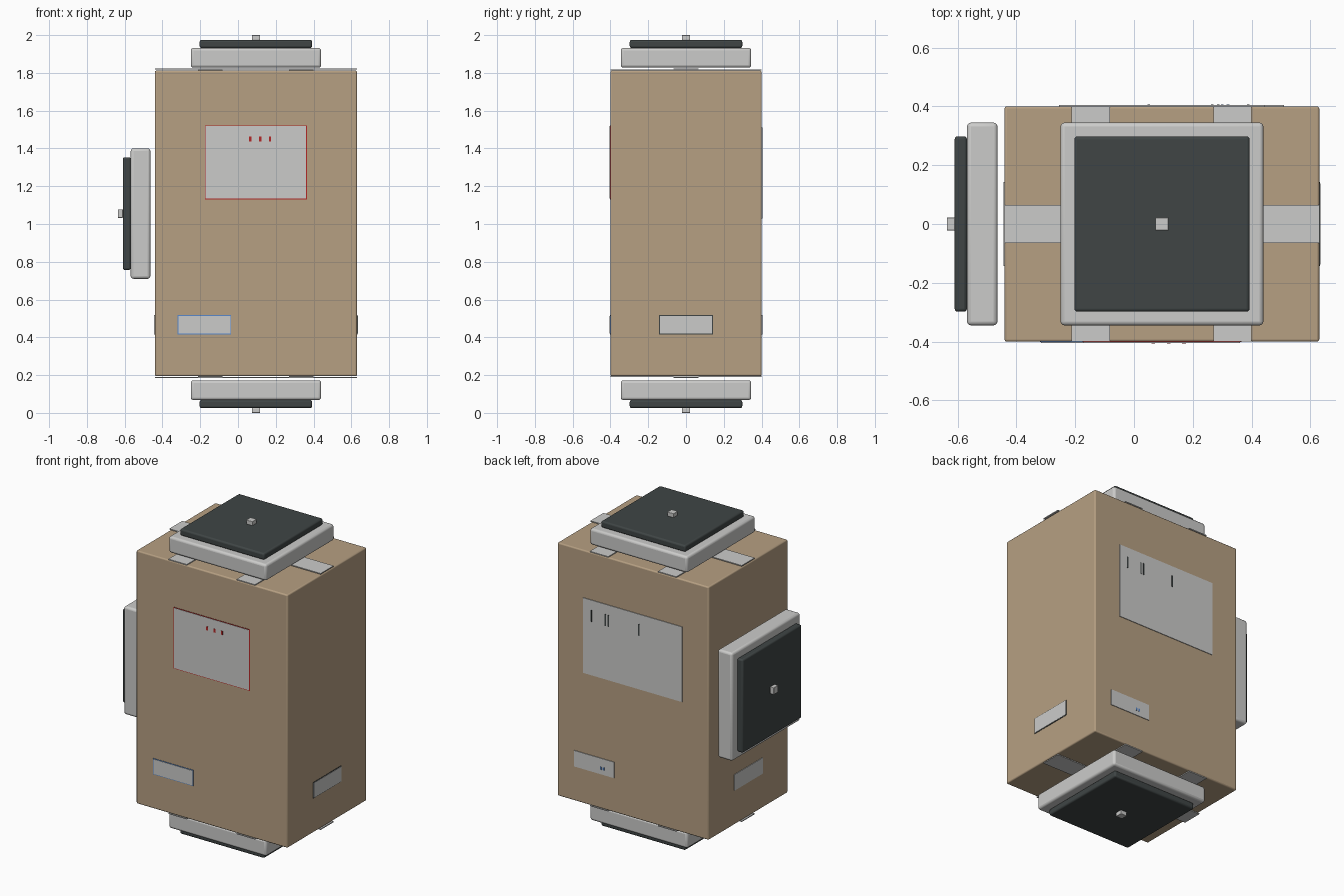
import bpy
from mathutils import Matrix, Vector
from math import radians

if "Cube" in bpy.data.objects:
    bpy.data.objects.remove(bpy.data.objects["Cube"], do_unlink=True)


def material(name, rgb):
    m = bpy.data.materials.new(name)
    m.use_nodes = True
    m.diffuse_color = (*rgb, 1)
    bsdf = m.node_tree.nodes["Principled BSDF"]
    bsdf.inputs["Base Color"].default_value = (*rgb, 1)
    bsdf.inputs["Roughness"].default_value = 0.8
    return m


CARD = material("cardboard", (0.47, 0.35, 0.225))
PALE = material("pale grey", (0.6, 0.6, 0.59))
DARK = material("charcoal", (0.05, 0.06, 0.06))
RED = material("red print", (0.45, 0.02, 0.02))
BLUE = material("blue print", (0.1, 0.25, 0.6))

X0, X1, Y, Z0, Z1 = -0.44, 0.63, 0.4, 0.195, 1.812
CX, CZ = (X0 + X1) / 2, (Z0 + Z1) / 2


def block(name, centre, size, mat, bevel=0.0):
    bpy.ops.mesh.primitive_cube_add(size=1, location=centre)
    ob = bpy.context.object
    ob.name = name
    ob.data.transform(Matrix.Diagonal((*size, 1)))
    ob.data.materials.append(mat)
    if bevel:
        b = ob.modifiers.new("rounded_edges", "BEVEL")
        b.width, b.segments = bevel, 3
        bpy.ops.object.shade_smooth_by_angle(angle=radians(35))
    return ob


# Carton
block("carton", (CX, 0, CZ), (X1 - X0, 2 * Y, Z1 - Z0), CARD, 0.008)

# Tape strips on top and underside: one lengthwise, two crosswise
for side, face, out in (("top", Z1, 1), ("bottom", Z0, -1)):
    block(f"{side}_long_tape", (CX, 0, face + out * 0.008), (X1 - X0, 0.13, 0.006), PALE)
    for n, x in (("right", -0.147), ("left", 0.335)):
        block(f"{side}_{n}_tape", (x, 0, face + out * 0.003), (0.13, 2 * Y, 0.006), PALE)


# Stacked pads: pale cushion, dark plate and central stud, stepping outwards
def pad(name, start, direction):
    d = Vector(direction)
    layers = (("cushion", 0.0, 0.104, 0.69, PALE, 0.014),
              ("plate", 0.104, 0.042, 0.596, DARK, 0.01),
              ("stud", 0.146, 0.026, 0.044, PALE, 0.002))
    for part, offset, depth, width, mat, bevel in layers:
        size = [depth if abs(c) else width for c in d]
        block(f"{name}_{part}", Vector(start) + d * (offset + depth / 2), size, mat, bevel)


pad("top", (CX, 0, 1.828), (0, 0, 1))
pad("bottom", (CX, 0, 0.172), (0, 0, -1))
pad("right", (-0.464, 0, 1.055), (-1, 0, 0))


# Flat printed plates on a carton wall
def plate(name, wall, u, z, width, height, mat, depth=0.004):
    if wall in ("front", "back"):
        y = -Y if wall == "front" else Y
        block(name, (u, y, z), (width, 2 * depth, height), mat)
    else:
        x = X0 if wall == "right" else X1
        block(name, (x, u, z), (2 * depth, width, height), mat)


def bordered(name, wall, u, z, width, height, rim):
    plate(name + "_border", wall, u, z, width, height, rim, 0.002)
    plate(name, wall, u, z, width - 0.008, height - 0.008, PALE)


SMALL = (0.466, 0.284, 0.102)
bordered("front_label", "front", CX, 1.326, 0.54, 0.392, RED)
bordered("front_small_label", "front", -0.178, *SMALL, BLUE)
bordered("left_small_label", "left", 0, *SMALL, DARK)
plate("right_small_label", "right", 0, *SMALL, PALE)
plate("back_label", "back", CX, 1.27, 0.7, 0.48, PALE)
plate("back_small_label", "back", 0.368, *SMALL, PALE)

# Small printed marks on the labels
for i, x in enumerate((0.065, 0.118, 0.17)):
    plate(f"front_mark_{i}", "front", x, 1.45, 0.012, 0.024, RED, 0.006)
for i, x in enumerate((0.388, 0.287, 0.266, 0.05)):
    plate(f"back_bar_{i}", "back", x, 1.41, 0.009, 0.075, DARK, 0.006)
for i, x in enumerate((0.32, 0.3)):
    plate(f"back_mark_{i}", "back", x, 0.455, 0.01, 0.018, BLUE, 0.006)
